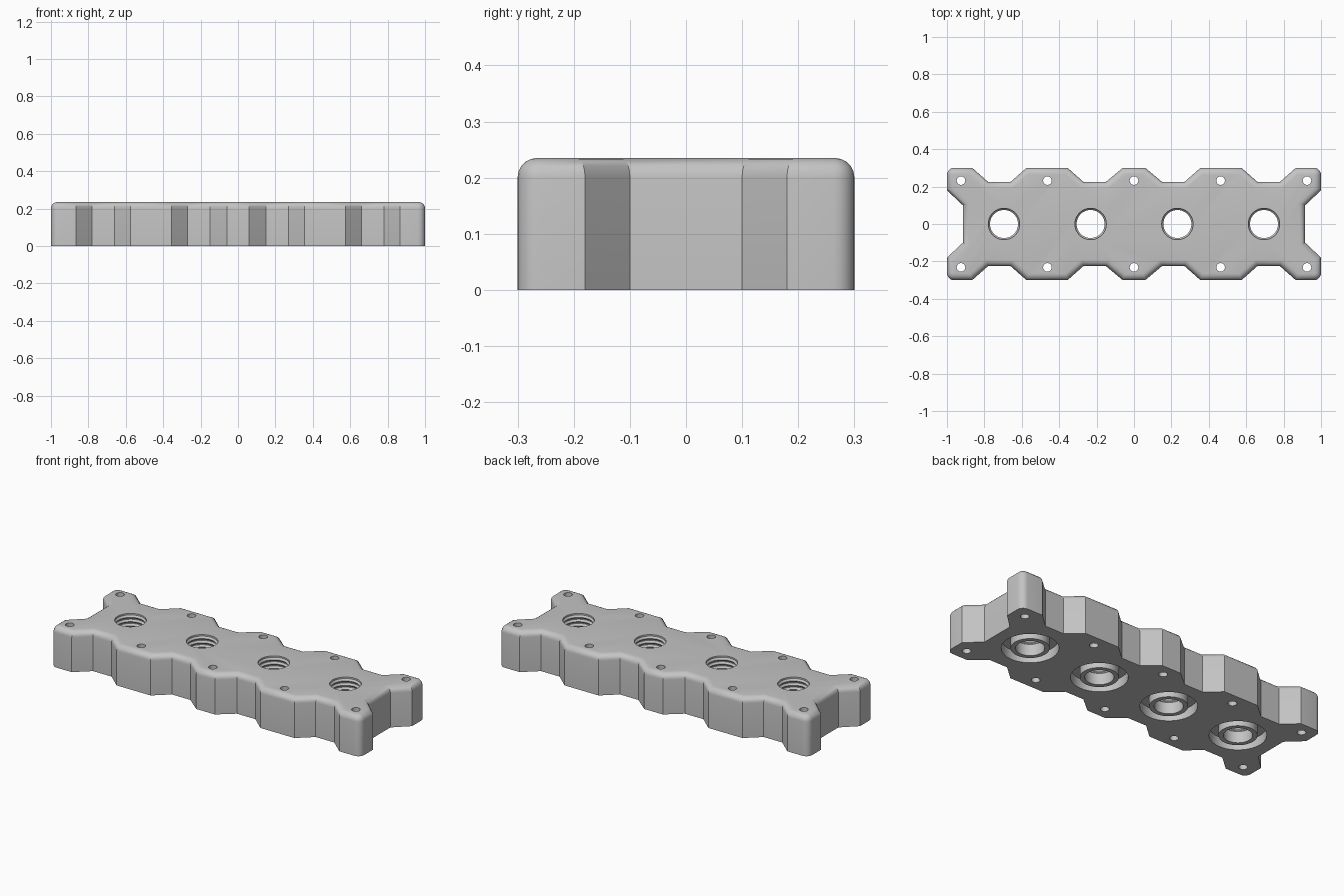
import bpy, bmesh, math
from mathutils import Vector

if "Cube" in bpy.data.objects:
    bpy.data.objects.remove(bpy.data.objects["Cube"], do_unlink=True)

HEIGHT = 0.235
FILLET = 0.034
BORE_X = (-0.695, -0.232, 0.232, 0.695)
BOLT_X = (-0.925, -0.463, 0, 0.463, 0.925)
BOLT_Y = 0.232

grey = bpy.data.materials.new("machined grey")
grey.use_nodes = True
grey.diffuse_color = (0.55, 0.55, 0.55, 1)
grey.node_tree.nodes["Principled BSDF"].inputs["Base Color"].default_value = grey.diffuse_color


def make_object(name, bm):
    bmesh.ops.recalc_face_normals(bm, faces=bm.faces[:])
    mesh = bpy.data.meshes.new(name)
    bm.to_mesh(mesh)
    bm.free()
    mesh.materials.append(grey)
    obj = bpy.data.objects.new(name, mesh)
    bpy.context.collection.objects.link(obj)
    return obj


def revolve(bm, profile, x, y, steps, closed=False):
    """Spin a radius/height profile about a vertical axis through x, y."""
    verts = [bm.verts.new((x + r, y, z)) for r, z in profile]
    edges = [bm.edges.new(pair) for pair in zip(verts, verts[1:])]
    if closed:
        edges.append(bm.edges.new((verts[-1], verts[0])))
    bmesh.ops.spin(bm, geom=verts + edges, cent=(x, y, 0), axis=(0, 0, 1),
                   angle=math.tau, steps=steps)


# Scalloped outline: one quarter, mirrored into all four
quarter = [(0.915, 0.1), (1, 0.18), (1, 0.3), (0.865, 0.3), (0.78, 0.225),
           (0.66, 0.225), (0.575, 0.3), (0.355, 0.3), (0.27, 0.225),
           (0.15, 0.225), (0.06, 0.3)]
half = quarter + [(-x, y) for x, y in reversed(quarter)]
outline = half + [(x, -y) for x, y in reversed(half)]

# Block with rounded outer corners and a rounded top rim
bm = bmesh.new()
base = bm.faces.new([bm.verts.new((x, y, 0)) for x, y in outline])
extruded = bmesh.ops.extrude_face_region(bm, geom=[base])["geom"]
bmesh.ops.translate(bm, vec=(0, 0, HEIGHT),
                    verts=[v for v in extruded if isinstance(v, bmesh.types.BMVert)])
bmesh.ops.recalc_face_normals(bm, faces=bm.faces[:])


def is_outer_corner(edge):
    a, b = (v.co for v in edge.verts)
    return abs(a.z - b.z) > 0.1 and abs(a.x) > 0.99 and abs(a.y) > 0.29


bmesh.ops.bevel(bm, geom=[e for e in bm.edges if is_outer_corner(e)],
                offset=0.037, segments=5, profile=0.5, affect='EDGES')
bmesh.ops.bevel(bm, geom=[e for e in bm.edges
                          if all(v.co.z > HEIGHT - 0.001 for v in e.verts)],
                offset=FILLET, segments=5, profile=0.5, affect='EDGES')
block = make_object("manifold_block", bm)

# Cutter: threaded bores, ring recesses beneath, and bolt holes
bm = bmesh.new()
pitch, minor, major = 0.025, 0.075, 0.084
thread = [(0, -0.1), (minor, -0.1)]
for i in range(7):
    z = 0.066 + i * pitch
    thread += [(minor, z), (major, z + pitch * 0.4), (major, z + pitch * 0.6)]
thread += [(major, 0.4), (0, 0.4)]
recess = [(0.1, -0.05), (0.148, -0.05), (0.148, 0.055), (0.1, 0.055)]
bolt = [(0, -0.1), (0.023, -0.1), (0.023, 0.4), (0, 0.4)]
for x in BORE_X:
    revolve(bm, thread, x, 0, 48)
    revolve(bm, recess, x, 0, 48, closed=True)
for x in BOLT_X:
    for side in (-1, 1):
        revolve(bm, bolt, x, side * BOLT_Y, 24)
bmesh.ops.remove_doubles(bm, verts=bm.verts[:], dist=0.0001)
cutter = make_object("hole_cutter", bm)
cutter.hide_render = True

# Cut the holes and discard the cutter
cut = block.modifiers.new("holes", 'BOOLEAN')
cut.operation = 'DIFFERENCE'
cut.solver = 'EXACT'
cut.object = cutter
bpy.ops.object.select_all(action='DESELECT')
bpy.context.view_layer.objects.active = block
block.select_set(True)
bpy.ops.object.modifier_apply(modifier=cut.name)
bpy.data.objects.remove(cutter, do_unlink=True)
bpy.ops.object.shade_smooth_by_angle(angle=math.radians(30))
